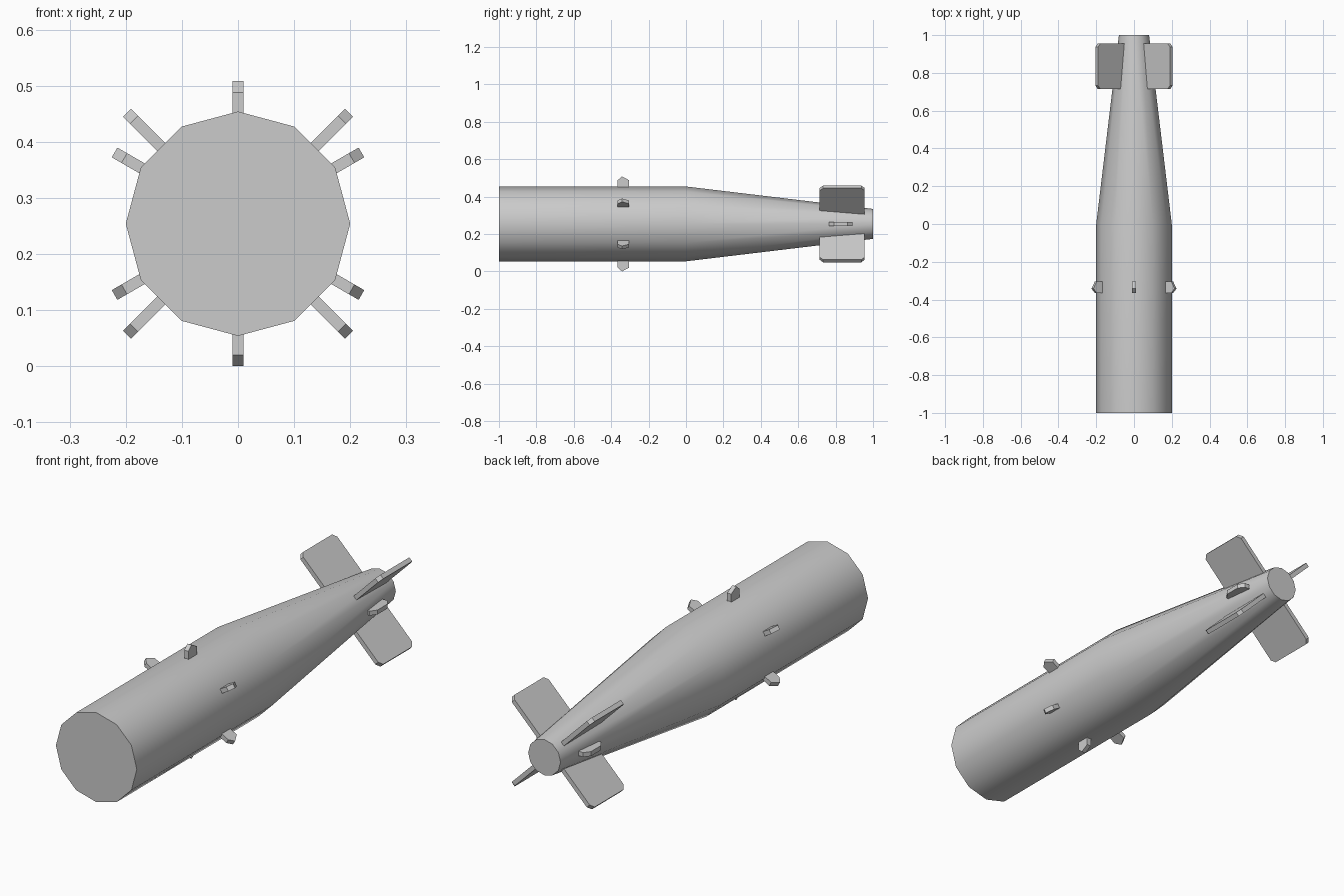
import bpy, bmesh
from math import cos, sin, pi, radians
from mathutils import Matrix, Vector

if "Cube" in bpy.data.objects:
    bpy.data.objects.remove(bpy.data.objects["Cube"])

CZ = 0.254      # height of the long axis
SIDES = 12


def finish(bm, name):
    bmesh.ops.recalc_face_normals(bm, faces=bm.faces[:])
    mesh = bpy.data.meshes.new(name)
    bm.to_mesh(mesh)
    bm.free()
    obj = bpy.data.objects.new(name, mesh)
    bpy.context.collection.objects.link(obj)
    return obj


def add_body(rings):
    """Loft (y, radius) rings along the y axis; smooth sides, flat caps."""
    bm = bmesh.new()
    loops = [[bm.verts.new((r * cos(2 * pi * i / SIDES), y,
                            CZ + r * sin(2 * pi * i / SIDES)))
              for i in range(SIDES)] for y, r in rings]
    for a, b in zip(loops, loops[1:]):
        for i in range(SIDES):
            j = (i + 1) % SIDES
            bm.faces.new((a[i], a[j], b[j], b[i])).smooth = True
    caps = [bm.faces.new(loops[0]), bm.faces.new(loops[-1])]
    for cap in caps:
        for e in cap.edges:
            e.smooth = False
    return finish(bm, "body")


def add_fin(name, profile, angle, thick=0.02):
    """Plate from a (y, radius) profile, turned about the long axis."""
    bm = bmesh.new()
    face = bm.faces.new([bm.verts.new((r, y, -thick / 2)) for y, r in profile])
    out = bmesh.ops.extrude_face_region(bm, geom=[face])
    moved = [v for v in out["geom"] if isinstance(v, bmesh.types.BMVert)]
    bmesh.ops.translate(bm, verts=moved, vec=Vector((0, 0, thick)))
    turn = Matrix.Translation((0, 0, CZ)) @ Matrix.Rotation(-radians(angle), 4, 'Y')
    bmesh.ops.transform(bm, matrix=turn, verts=bm.verts[:])
    return finish(bm, name)


# Straight front half, tapered rear half
add_body([(-1, 0.2), (0, 0.2), (1, 0.08)])

# Ring of six small lugs around the front half
lug = [(-0.365, 0.15), (-0.365, 0.234), (-0.342, 0.254), (-0.305, 0.234), (-0.305, 0.15)]
for k in range(6):
    add_fin(f"lug_{k + 1}", lug, 30 + 60 * k)

# Four diagonal tail fins with clipped outer corners
tail = [(0.715, 0.06), (0.715, 0.262), (0.733, 0.28),
        (0.937, 0.28), (0.955, 0.262), (0.955, 0.06)]
for k in range(4):
    add_fin(f"tail_fin_{k + 1}", tail, 45 + 90 * k)

# Small tabs on both sides of the tail
tab = [(0.765, 0.06), (0.765, 0.115), (0.792, 0.135),
       (0.863, 0.135), (0.89, 0.115), (0.89, 0.06)]
for side, angle in (("right", 0), ("left", 180)):
    add_fin(f"tail_tab_{side}", tab, angle)
